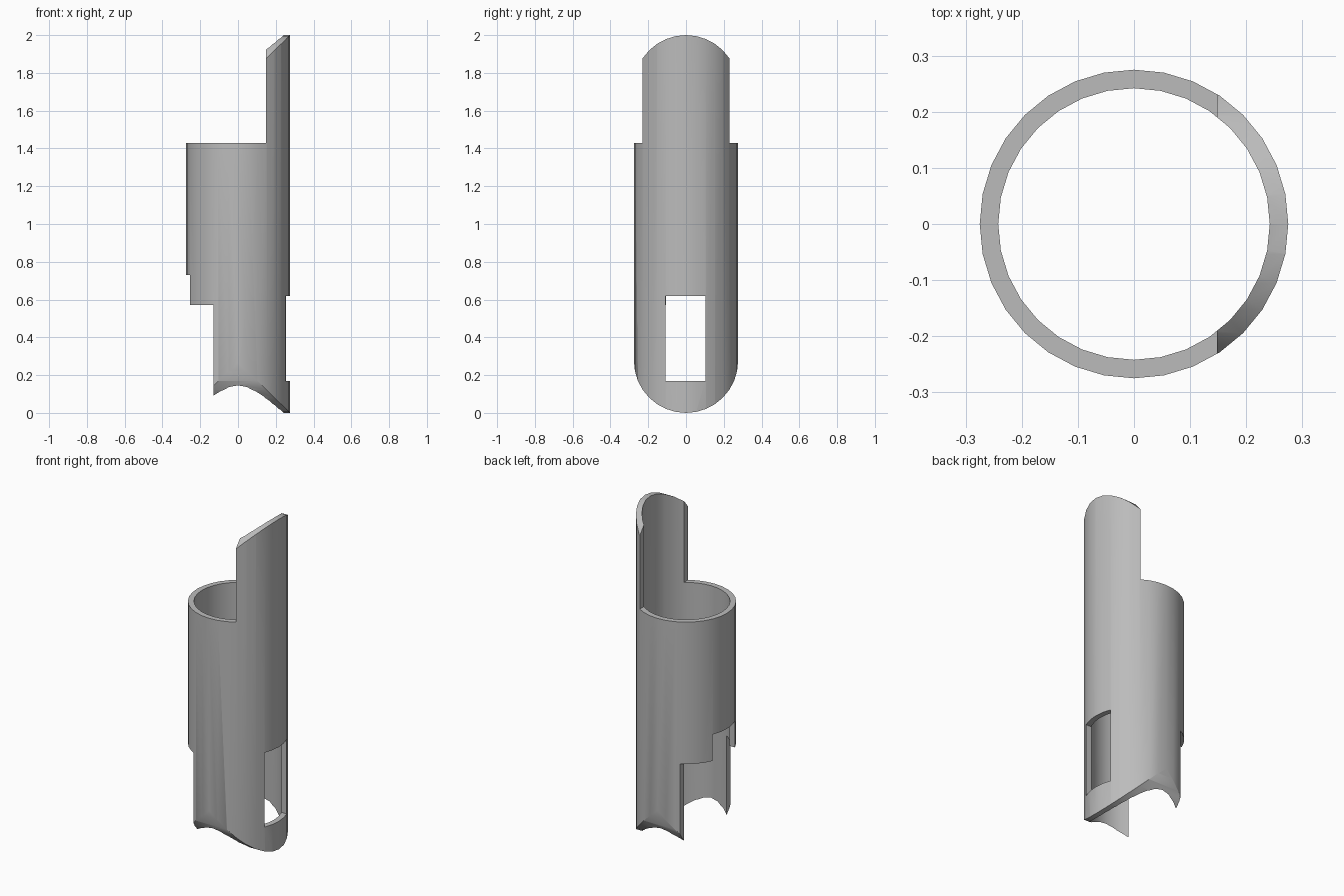
import bpy, bmesh, math

R_OUT, R_IN, SIDES, HEIGHT = 0.275, 0.242, 32, 2.0

old = bpy.data.objects.get("Cube")
if old:
    bpy.data.objects.remove(old, do_unlink=True)

grey = bpy.data.materials.new("plain grey")
grey.use_nodes = True
colour = (0.5, 0.5, 0.5, 1)
grey.diffuse_color = colour
grey.node_tree.nodes["Principled BSDF"].inputs["Base Color"].default_value = colour


def prism(name, outline, direction):
    """Extrude a closed outline of 3D points along a direction."""
    bm = bmesh.new()
    face = bm.faces.new([bm.verts.new(p) for p in outline])
    new = bmesh.ops.extrude_face_region(bm, geom=[face])["geom"]
    bmesh.ops.translate(bm, vec=direction,
                        verts=[g for g in new if isinstance(g, bmesh.types.BMVert)])
    bmesh.ops.recalc_face_normals(bm, faces=bm.faces[:])
    mesh = bpy.data.meshes.new(name)
    bm.to_mesh(mesh)
    bm.free()
    mesh.materials.append(grey)
    obj = bpy.data.objects.new(name, mesh)
    bpy.context.collection.objects.link(obj)
    return obj


def cylinder(name, radius, low, high):
    ring = [(radius * math.cos(math.tau * i / SIDES),
             radius * math.sin(math.tau * i / SIDES), low) for i in range(SIDES)]
    return prism(name, ring, (0, 0, high - low))


def box(name, x, y, z):
    base = [(x[0], y[0], z[0]), (x[1], y[0], z[0]), (x[1], y[1], z[0]), (x[0], y[1], z[0])]
    return prism(name, base, (0, 0, z[1] - z[0]))


def cut(target, cutter, operation="DIFFERENCE"):
    """Apply a boolean and discard its cutter."""
    cutter.hide_render = True
    mod = target.modifiers.new("cut", "BOOLEAN")
    mod.operation, mod.solver, mod.object = operation, "EXACT", cutter
    bpy.context.view_layer.objects.active = target
    bpy.ops.object.modifier_apply(modifier=mod.name)
    bpy.data.objects.remove(cutter, do_unlink=True)


# Hollow tube
tube = cylinder("tube_sleeve", R_OUT, -0.1, HEIGHT + 0.1)
cut(tube, cylinder("bore", R_IN, -0.2, HEIGHT + 0.2))

# Rounded ends: keep what lies inside a capsule outline running along x
wide = 0.3
arc = [math.pi * i / (SIDES // 2) for i in range(SIDES // 2 + 1)]
end_y = lambda a: R_OUT * math.cos(a) * 1.003
top = [(-0.4, end_y(a), HEIGHT - R_OUT + R_OUT * math.sin(a)) for a in arc]
bottom = [(-0.4, -end_y(a), R_OUT - R_OUT * math.sin(a)) for a in arc]
side = lambda y, z: (-0.4, y, z)
outline = ([side(wide, HEIGHT - R_OUT)] + top + [side(-wide, HEIGHT - R_OUT),
           side(-wide, R_OUT)] + bottom + [side(wide, R_OUT)])
cut(tube, prism("capsule", outline, (0.8, 0, 0)), "INTERSECT")

# Upper opening leaves a tall tongue on the left
cut(tube, box("upper_opening", (-0.5, 0.148), (-0.5, 0.5), (1.43, 2.5)))
# Lower opening and the narrow notch above it on the right
cut(tube, box("lower_opening", (-0.5, -0.13), (-0.5, 0.5), (-0.5, 0.57)))
cut(tube, box("notch", (-0.5, -0.15), (-0.107, 0.107), (-0.5, 0.73)))
# Window in the left wall
cut(tube, box("window", (0.1, 0.5), (-0.108, 0.102), (0.17, 0.62)))

# Smooth walls, crisp rims
bpy.ops.object.select_all(action="DESELECT")
tube.select_set(True)
bpy.context.view_layer.objects.active = tube
bpy.ops.object.shade_smooth_by_angle(angle=math.radians(30))
